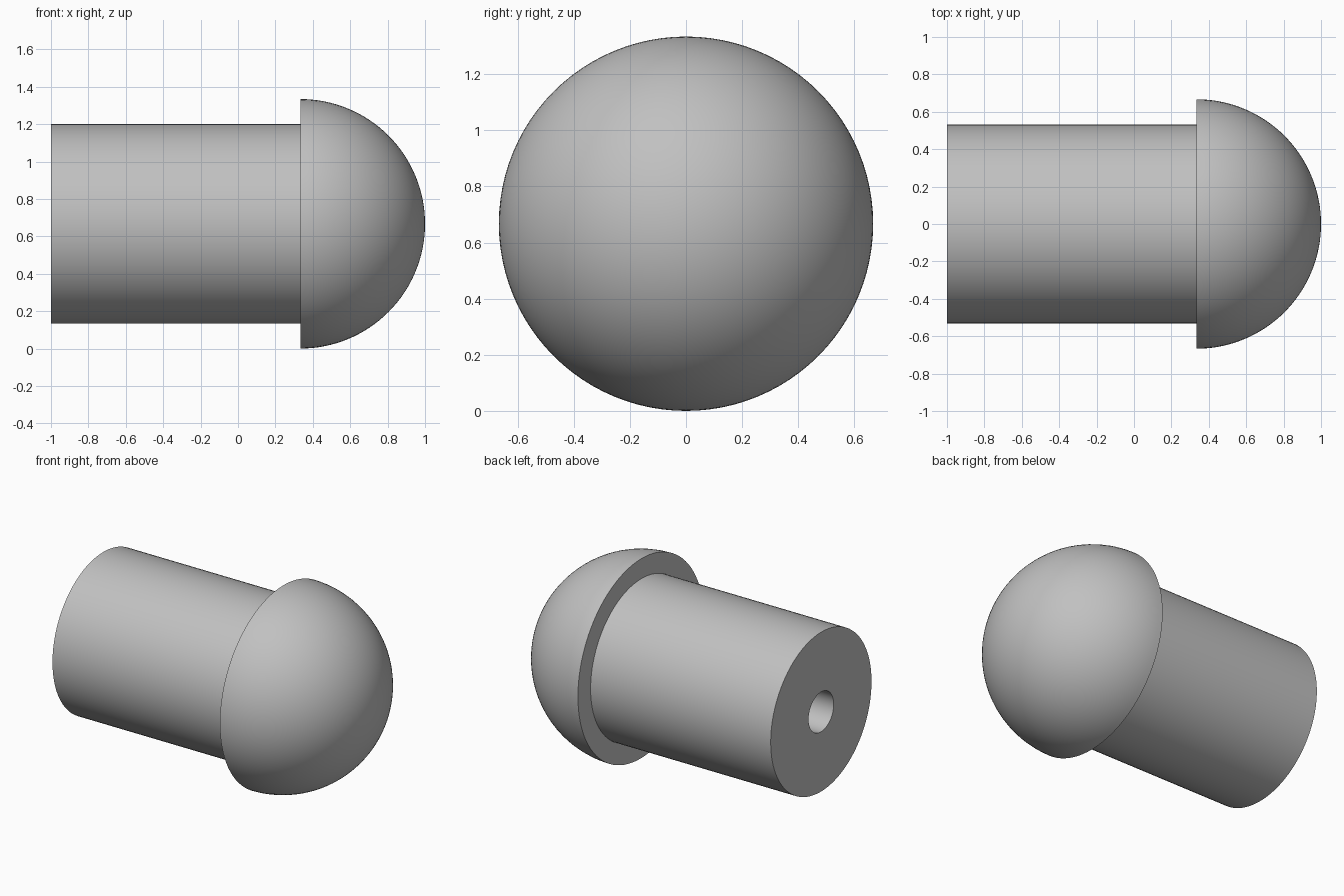
import bpy
import bmesh
from math import cos, sin, pi, tau, radians
from mathutils import Vector

cube = bpy.data.objects.get("Cube")
if cube:
    bpy.data.objects.remove(cube, do_unlink=True)

HEAD_R = 0.667
SHAFT_R = 0.533
HOLE_R = 0.133
HEAD_X = 0.333      # flat back of the domed head
END_X = -1.0        # open end of the shaft
HOLE_X = 0.0        # bottom of the blind hole
SEGMENTS = 96

grey = bpy.data.materials.new("plain grey")
grey.use_nodes = True
colour = (0.53, 0.53, 0.53, 1)
grey.diffuse_color = colour
grey.node_tree.nodes["Principled BSDF"].inputs["Base Color"].default_value = colour


def lathe(name, profile):
    """Turn a profile of (x, radius) points about the x axis."""
    bm = bmesh.new()
    verts = [bm.verts.new((x, 0, r)) for x, r in profile]
    edges = [bm.edges.new(pair) for pair in zip(verts, verts[1:])]
    bmesh.ops.spin(bm, geom=verts + edges, cent=(0, 0, 0), axis=(1, 0, 0),
                   angle=tau, steps=SEGMENTS, use_merge=True)
    bmesh.ops.remove_doubles(bm, verts=bm.verts, dist=0.0001)
    bmesh.ops.recalc_face_normals(bm, faces=bm.faces)
    bmesh.ops.translate(bm, verts=bm.verts, vec=Vector((0, 0, HEAD_R)))
    mesh = bpy.data.meshes.new(name)
    bm.to_mesh(mesh)
    bm.free()
    mesh.materials.append(grey)
    obj = bpy.data.objects.new(name, mesh)
    bpy.context.collection.objects.link(obj)
    bpy.ops.object.select_all(action='DESELECT')
    obj.select_set(True)
    bpy.context.view_layer.objects.active = obj
    bpy.ops.object.shade_smooth_by_angle(angle=radians(30))
    return obj


# One turned solid: blind hole, end face, shaft, shoulder and domed head
hole = [(HOLE_X, 0), (HOLE_X, HOLE_R), (END_X, HOLE_R)]
shaft = [(END_X, SHAFT_R), (HEAD_X, SHAFT_R)]
steps = 32
dome = [(HEAD_X + HEAD_R * sin(a), HEAD_R * cos(a))
        for a in (pi / 2 * i / steps for i in range(steps))]
tip = [(HEAD_X + HEAD_R, 0)]
lathe("domed_plug", hole + shaft + dome + tip)
